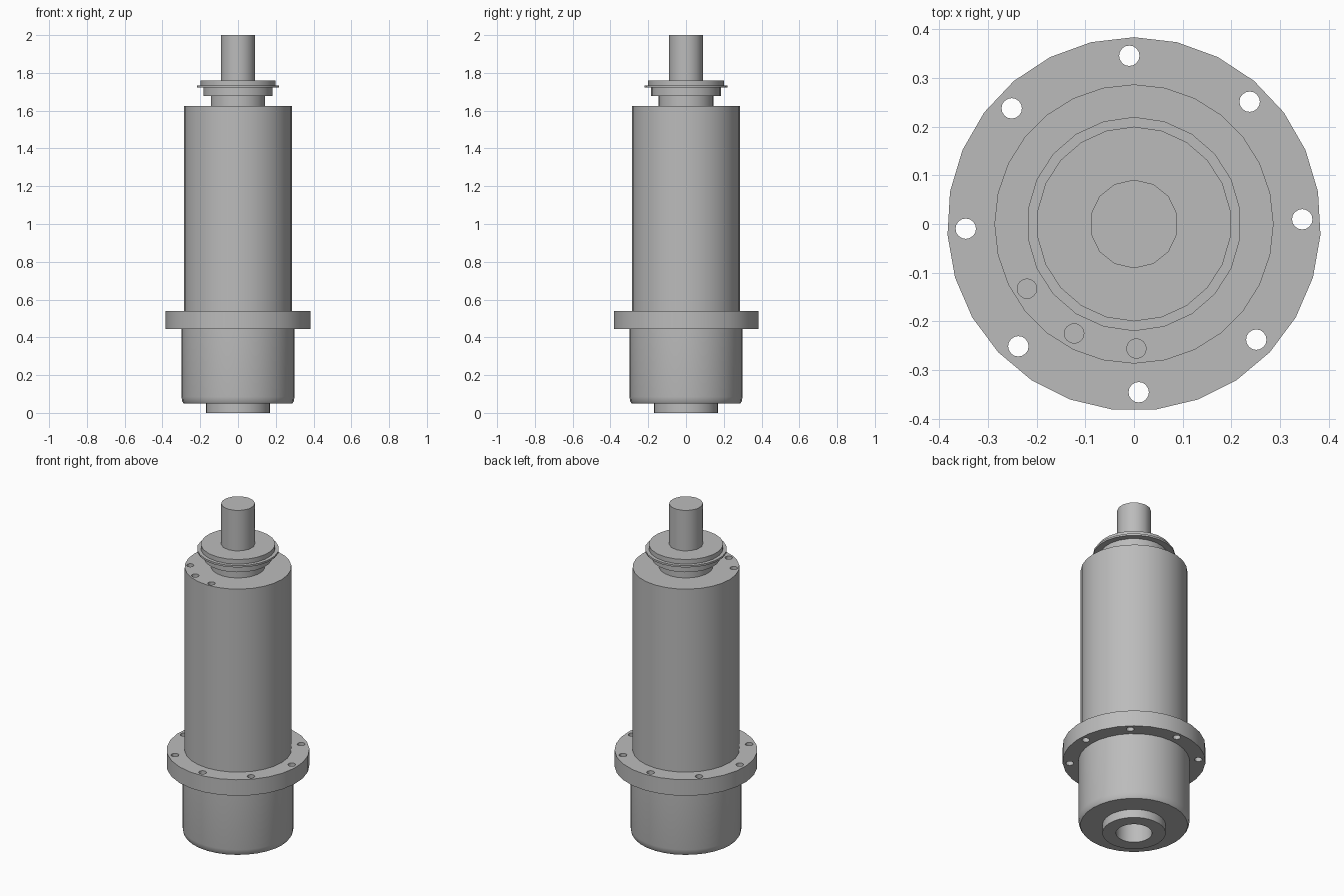
import bpy, bmesh
from math import sin, cos, pi, radians

cube = bpy.data.objects.get("Cube")
if cube:
    bpy.data.objects.remove(cube)

steel = bpy.data.materials.new("steel_grey")
steel.use_nodes = True
GREY = (0.5, 0.5, 0.5, 1)
steel.diffuse_color = GREY
steel.node_tree.nodes["Principled BSDF"].inputs["Base Color"].default_value = GREY


def lathe(name, profile, sides, closed=False):
    """Spin (radius, z) points about the z axis; one vertex points to +y."""
    bm = bmesh.new()
    rings = []
    for r, z in profile:
        if r == 0:
            rings.append([bm.verts.new((0, 0, z))] * sides)
        else:
            angles = [pi / 2 + 2 * pi * i / sides for i in range(sides)]
            rings.append([bm.verts.new((r * cos(a), r * sin(a), z)) for a in angles])
    pairs = list(zip(rings, rings[1:]))
    if closed:
        pairs.append((rings[-1], rings[0]))
    for low, high in pairs:
        for i in range(sides):
            j = (i + 1) % sides
            corners = dict.fromkeys((low[i], low[j], high[j], high[i]))
            bm.faces.new(list(corners))
    bmesh.ops.recalc_face_normals(bm, faces=bm.faces)
    mesh = bpy.data.meshes.new(name)
    bm.to_mesh(mesh)
    bm.free()
    mesh.materials.append(steel)
    obj = bpy.data.objects.new(name, mesh)
    bpy.context.collection.objects.link(obj)
    return obj


def drill(target, name, centres, radius, low, high):
    """Cut round holes between two heights."""
    bm = bmesh.new()
    for x, y in centres:
        made = bmesh.ops.create_cone(bm, cap_ends=True, segments=16, radius1=radius,
                                     radius2=radius, depth=high - low)
        bmesh.ops.translate(bm, verts=made["verts"], vec=(x, y, (low + high) / 2))
    mesh = bpy.data.meshes.new(name)
    bm.to_mesh(mesh)
    bm.free()
    mesh.materials.append(steel)
    cutter = bpy.data.objects.new(name, mesh)
    bpy.context.collection.objects.link(cutter)
    cutter.hide_render = True
    cutter.hide_set(True)
    mod = target.modifiers.new("holes", "BOOLEAN")
    mod.object = cutter
    mod.operation = "DIFFERENCE"
    mod.solver = "EXACT"


# Lower housing with rounded bottom edge, spigot and blind bore
lower = lathe("lower_housing", [
    (0, 0.35), (0.097, 0.35), (0.097, 0), (0.17, 0), (0.17, 0.05), (0.288, 0.05),
    (0.295, 0.06), (0.299, 0.085), (0.299, 0.45), (0, 0.45)], 32)

# Main cylinder with three blind ports in its top face
body = lathe("main_housing", [(0, 0.45), (0.287, 0.45), (0.287, 1.625), (0, 1.625)], 28)
ports = [(-0.22, -0.133), (-0.123, -0.225), (0.005, -0.256)]
drill(body, "port_cutter", ports, 0.02, 1.57, 1.65)

# Mounting flange with eight through holes
flange = lathe("mounting_flange", [
    (0.28, 0.445), (0.384, 0.445), (0.384, 0.54), (0.28, 0.54)], 27, closed=True)
bolts = [radians(1.6 + 45 * i) for i in range(8)]
drill(flange, "bolt_hole_cutter", [(0.346 * cos(a), 0.346 * sin(a)) for a in bolts],
      0.021, 0.4, 0.6)

# Stepped spindle nose
nose = lathe("spindle_nose", [
    (0, 1.6), (0.145, 1.6), (0.145, 1.677), (0.184, 1.677), (0.184, 1.722),
    (0.22, 1.722), (0.22, 1.733), (0.2, 1.733), (0.2, 1.76), (0, 1.76)], 22)

# Output shaft
shaft = lathe("shaft", [(0, 1.74), (0.091, 1.74), (0.091, 2), (0, 2)], 14)

# Smooth the round walls, keep the steps sharp
bpy.ops.object.select_all(action="DESELECT")
for obj in (lower, body, flange, nose, shaft):
    obj.select_set(True)
    bpy.context.view_layer.objects.active = obj
bpy.ops.object.shade_smooth_by_angle(angle=radians(35))
